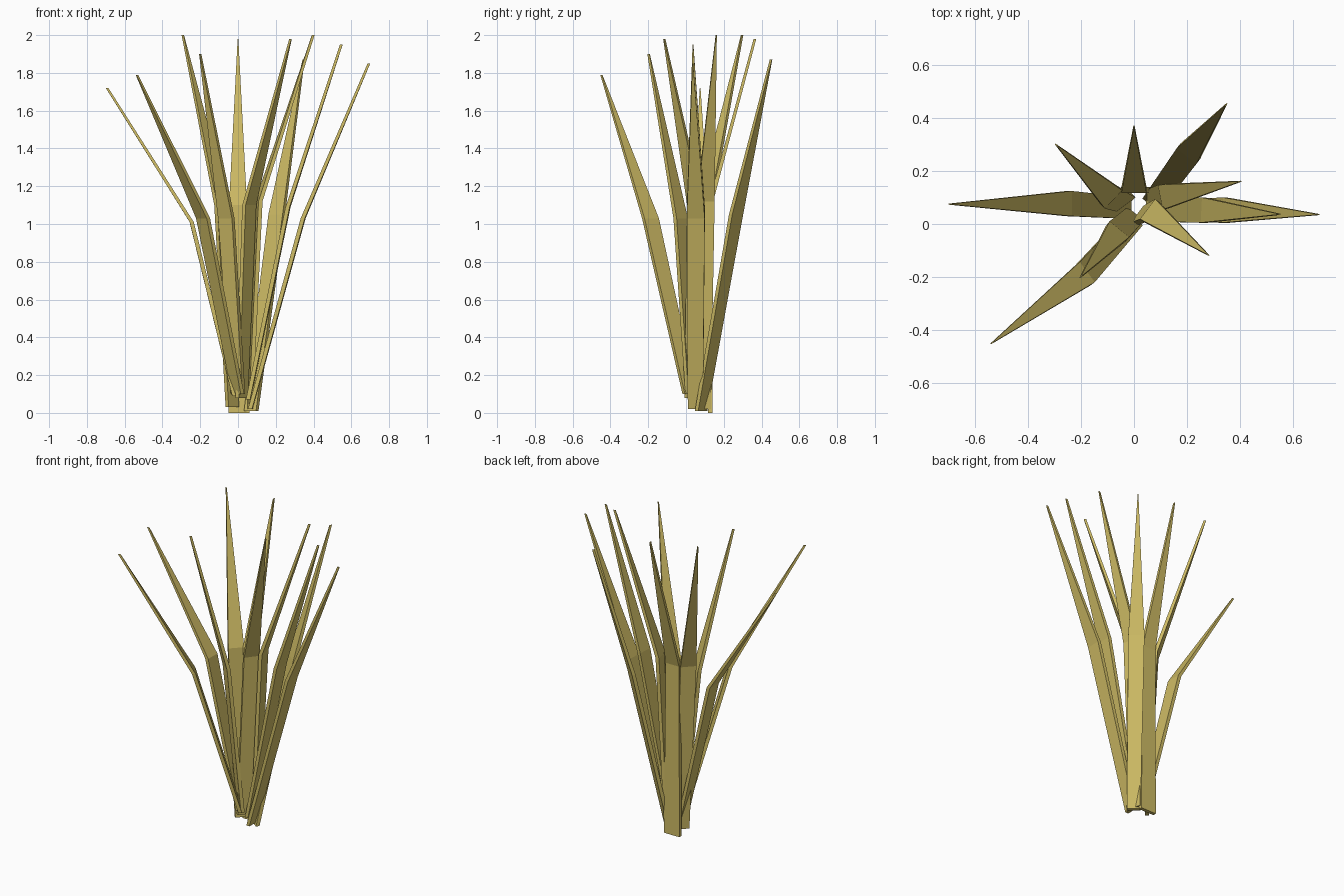
import bpy, bmesh
from mathutils import Vector

if "Cube" in bpy.data.objects:
    bpy.data.objects.remove(bpy.data.objects["Cube"])

mat = bpy.data.materials.new("straw_leaf")
mat.diffuse_color = (0.62, 0.50, 0.13, 1)
mat.use_nodes = True
mat.node_tree.nodes["Principled BSDF"].inputs["Base Color"].default_value = mat.diffuse_color


def leaf(name, base, mid, tip, base_w=0.08, mid_w=0.095, thick=0.022):
    """Flat bent leaf: three rectangular rings, tapering to a point in width."""
    base, mid, tip = Vector(base), Vector(mid), Vector(tip)
    lean = Vector((tip.x - mid.x, tip.y - mid.y, 0)).normalized()
    side = Vector((-lean.y, lean.x, 0))
    bm = bmesh.new()
    rings = []
    for c, w, t in ((base, base_w, thick), (mid, mid_w, thick), (tip, 0.004, 0.014)):
        rings.append([bm.verts.new(c + side * (a * w / 2) + lean * (b * t / 2))
                      for a, b in ((-1, -1), (1, -1), (1, 1), (-1, 1))])
    for lo, hi in zip(rings, rings[1:]):
        for i in range(4):
            j = (i + 1) % 4
            bm.faces.new((lo[i], lo[j], hi[j], hi[i]))
    bm.faces.new(rings[0][::-1])
    bm.faces.new(rings[-1])
    bmesh.ops.recalc_face_normals(bm, faces=bm.faces)
    me = bpy.data.meshes.new(name)
    bm.to_mesh(me)
    bm.free()
    me.materials.append(mat)
    bpy.context.collection.objects.link(bpy.data.objects.new(name, me))


# Leaves: base, bend and tip centres
leaf("leaf_left", (-0.02, 0.06, 0.09), (-0.245, 0.077, 1.01), (-0.693, 0.075, 1.72))
leaf("leaf_front_left", (0.0, 0.02, 0.10), (-0.185, -0.188, 1.03), (-0.535, -0.448, 1.79))
leaf("leaf_back_left", (-0.03, 0.08, 0.03), (-0.085, 0.10, 1.10), (-0.292, 0.297, 2.0))
leaf("leaf_front", (0.0, 0.03, 0.10), (-0.062, -0.028, 1.03), (-0.20, -0.198, 1.90))
leaf("leaf_back", (0.005, 0.128, 0.0), (0.0, 0.128, 1.10), (0.0, 0.365, 1.98), base_w=0.11)
leaf("leaf_front_right", (0.02, 0.03, 0.08), (0.06, 0.05, 1.10), (0.278, -0.115, 1.98))
leaf("leaf_right_upright", (0.06, 0.09, 0.02), (0.11, 0.103, 1.12), (0.398, 0.16, 2.0))
leaf("leaf_back_right", (0.07, 0.08, 0.01), (0.205, 0.265, 1.05), (0.347, 0.45, 1.87))
leaf("leaf_right_inner", (0.055, 0.05, 0.07), (0.265, 0.052, 1.09), (0.547, 0.037, 1.95))
leaf("leaf_right_outer", (0.065, 0.05, 0.02), (0.345, 0.052, 1.03), (0.693, 0.036, 1.85))
